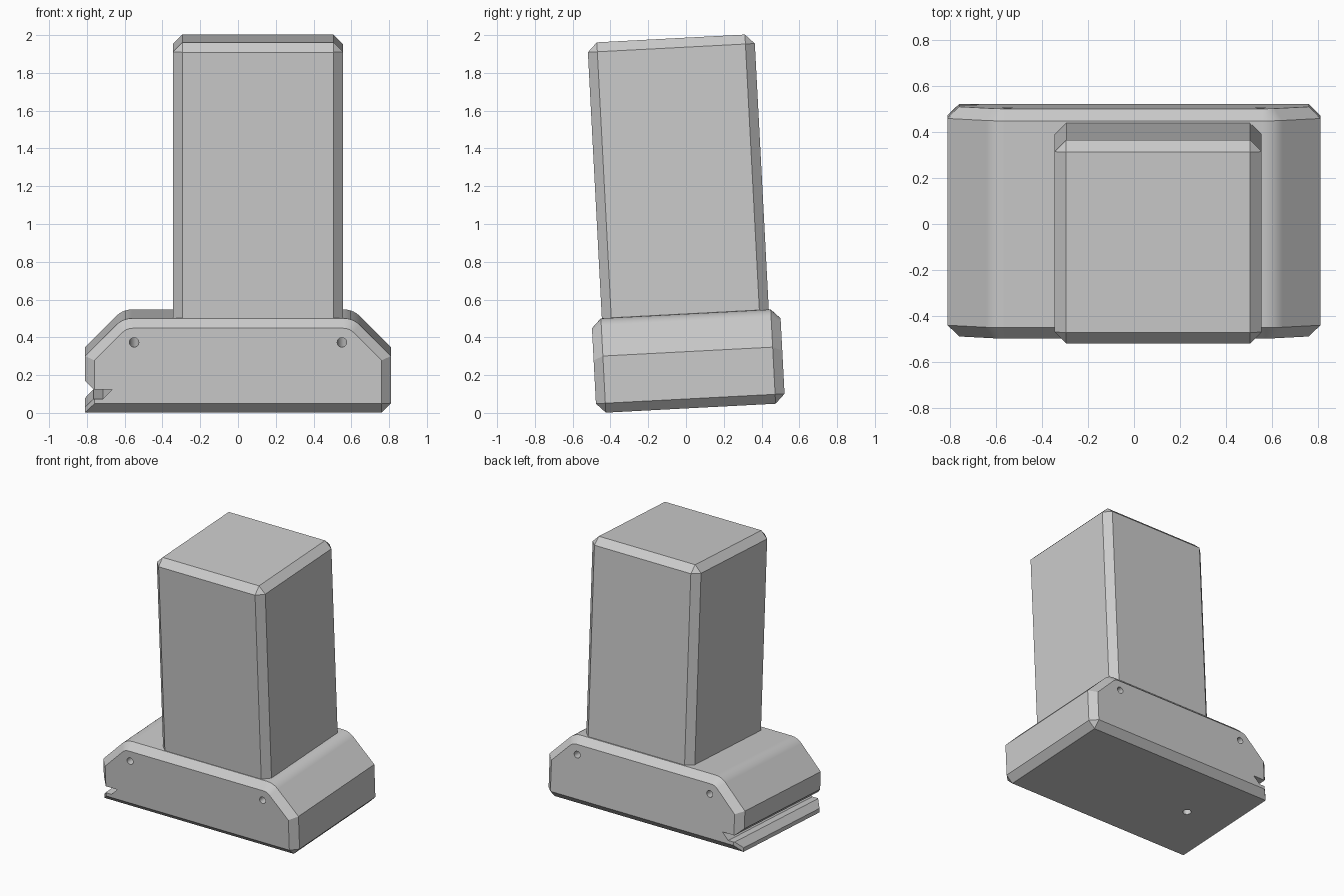
import bpy
import bmesh
from math import cos, sin, radians
from mathutils import Matrix

cube = bpy.data.objects.get("Cube")
if cube:
    bpy.data.objects.remove(cube, do_unlink=True)

# Whole model leans slightly forward
LEAN = Matrix.Translation((0, 0.025, 0.025)) @ Matrix.Rotation(radians(3), 4, "X")
CHAMFER = 0.05

grey = bpy.data.materials.new("plain_grey")
grey.use_nodes = True
GREY = (0.6, 0.6, 0.6, 1)
grey.diffuse_color = GREY
grey.node_tree.nodes["Principled BSDF"].inputs["Base Color"].default_value = GREY


def finish(name, bm):
    bmesh.ops.recalc_face_normals(bm, faces=bm.faces)
    mesh = bpy.data.meshes.new(name)
    bm.to_mesh(mesh)
    bm.free()
    mesh.materials.append(grey)
    obj = bpy.data.objects.new(name, mesh)
    bpy.context.collection.objects.link(obj)
    obj.matrix_world = LEAN
    return obj


def prism(points, y0, y1):
    """Extrude an x-z outline from y0 to y1."""
    bm = bmesh.new()
    face = bm.faces.new([bm.verts.new((x, y0, z)) for x, z in points])
    ext = bmesh.ops.extrude_face_region(bm, geom=[face])
    verts = [v for v in ext["geom"] if isinstance(v, bmesh.types.BMVert)]
    bmesh.ops.translate(bm, verts=verts, vec=(0, y1 - y0, 0))
    return bm


def bevel(bm, rule):
    edges = [e for e in bm.edges if rule(*[v.co for v in e.verts])]
    bmesh.ops.bevel(bm, geom=edges, offset=CHAMFER, segments=1,
                    affect="EDGES", clamp_overlap=False)


def cylinder(radius, depth, matrix):
    bm = bmesh.new()
    bmesh.ops.create_cone(bm, cap_ends=True, segments=20, radius1=radius,
                          radius2=radius, depth=depth, matrix=matrix)
    return bm


def select_only(obj):
    bpy.ops.object.select_all(action="DESELECT")
    obj.select_set(True)
    bpy.context.view_layer.objects.active = obj


def cut(obj, bm):
    cutter = finish("cutter", bm)
    cutter.hide_render = True
    mod = obj.modifiers.new("cut", "BOOLEAN")
    mod.operation, mod.solver, mod.object = "DIFFERENCE", "EXACT", cutter
    select_only(obj)
    bpy.ops.object.modifier_apply(modifier=mod.name)
    bpy.data.objects.remove(cutter, do_unlink=True)


# Base: block with sloped, softly rounded shoulders
R = 0.12
arc = [(0.56 + R * sin(radians(a)), 0.5 - R + R * cos(radians(a)))
       for a in (0, 9, 18, 27, 36, 45)]
right_side = arc + [(0.81, 0.3), (0.81, 0)]
outline = right_side + [(-x, z) for x, z in reversed(right_side)]
bm = prism(outline, -0.5, 0.5)
# Chamfer the front and back outlines and the lower left edge
bevel(bm, lambda a, b: abs(a.y - b.y) < 0.01
      or (a.x > 0.8 and max(a.z, b.z) < 0.01))
base = finish("base", bm)

# Undercut slot along one side, with flared mouth
slot = [(-0.86, 0.22), (-0.765, 0.125), (-0.665, 0.125),
        (-0.715, 0.075), (-0.765, 0.075), (-0.86, -0.02)]
cut(base, prism(slot, -0.7, 0.7))

# Pin holes through the shoulders and a hole underneath
for x in (-0.55, 0.55):
    cut(base, cylinder(0.025, 1.4, Matrix.Translation((x, 0, 0.375))
                       @ Matrix.Rotation(radians(90), 4, "X")))
cut(base, cylinder(0.03, 0.2, Matrix.Translation((-0.465, 0, 0))))

# Column: tall box, chamfered on the uprights and around the top
bm = prism([(-0.345, 0.48), (0.555, 0.48), (0.555, 1.96), (-0.345, 1.96)],
           -0.445, 0.44)
bevel(bm, lambda a, b: max(a.z, b.z) > 1)
column = finish("column", bm)

for obj in (base, column):
    select_only(obj)
    bpy.ops.object.shade_smooth_by_angle(angle=radians(30))
    obj.modifiers.new("even_normals", "WEIGHTED_NORMAL").keep_sharp = True
